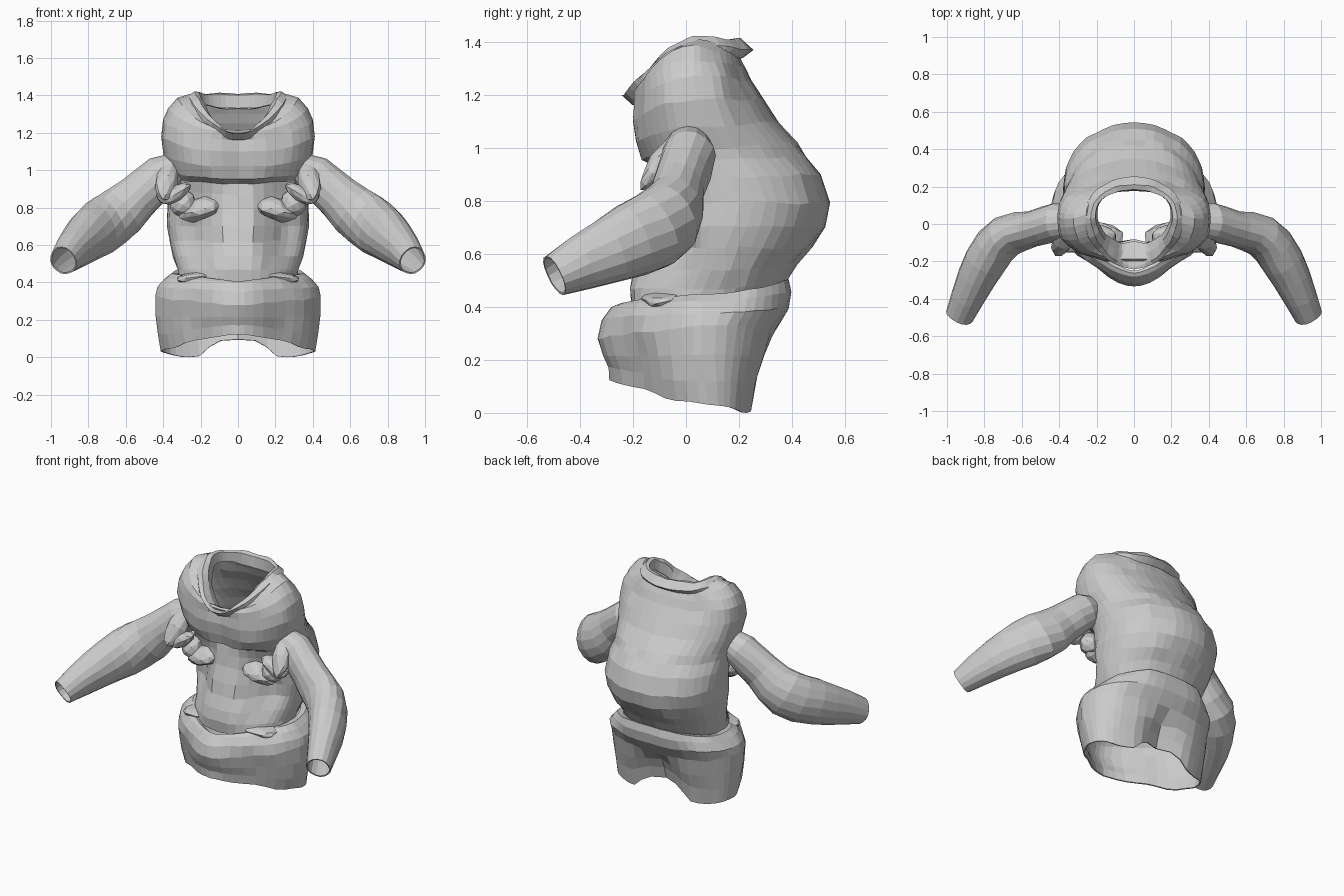
import bpy, bmesh, math
from mathutils import Vector, Matrix, noise

cube = bpy.data.objects.get("Cube")
if cube:
    bpy.data.objects.remove(cube)

cloth = bpy.data.materials.new("grey_cloth")
cloth.use_nodes = True
cloth.diffuse_color = (0.6, 0.6, 0.6, 1)
cloth.node_tree.nodes["Principled BSDF"].inputs["Base Color"].default_value = (0.6, 0.6, 0.6, 1)
SEG = 44


def finish(name, bm, thick=0.0):
    """Turn a bmesh into a flat shaded object, optionally with cloth thickness."""
    bmesh.ops.recalc_face_normals(bm, faces=bm.faces)
    mesh = bpy.data.meshes.new(name)
    bm.to_mesh(mesh)
    bm.free()
    obj = bpy.data.objects.new(name, mesh)
    bpy.context.collection.objects.link(obj)
    mesh.materials.append(cloth)
    if thick:
        mod = obj.modifiers.new("thickness", "SOLIDIFY")
        mod.thickness = thick
        mod.offset = -1
    return obj


def loft(rings):
    """Skin a list of closed point rings, leaving both ends open."""
    bm = bmesh.new()
    loops = [[bm.verts.new(p) for p in ring] for ring in rings]
    for a, b in zip(loops, loops[1:]):
        for i in range(len(a)):
            j = (i + 1) % len(a)
            bm.faces.new((a[i], a[j], b[j], b[i]))
    return bm


def body_ring(row, front_exp, back_exp):
    """Front/side/back heights, half width, front y, widest y, back y."""
    zf, zs, zb, w, yf, ym, yb = row
    pts = []
    for i in range(SEG):
        t = math.tau * i / SEG
        c, s = math.cos(t), math.sin(t)
        e = 2 / (back_exp if s > 0 else front_exp)
        x = math.copysign(abs(c) ** e, c) * w
        depth = (yb - ym) if s > 0 else (ym - yf)
        y = ym + math.copysign(abs(s) ** e, s) * depth
        z = zs + ((zb if s > 0 else zf) - zs) * abs(s) ** 1.7
        pts.append(Vector((x, y, z)))
    return pts


def crumple(bm, amount, scale=9):
    """Symmetric cloth creases."""
    for v in bm.verts:
        n = noise.noise_vector(Vector((abs(v.co.x), v.co.y, v.co.z)) * scale) * amount
        v.co += Vector((math.copysign(n.x, v.co.x) if abs(v.co.x) > 0.01 else 0, n.y, n.z))


def bump(x, centre, width, power=2):
    return math.exp(-abs((x - centre) / width) ** power)


# Torso with rounded back, overhanging chest and hollow belly
torso_rows = [
    (.40, .42, .47, .31, -.18, .08, .34),
    (.47, .47, .50, .32, -.17, .10, .38),
    (.54, .54, .56, .345, -.14, .12, .42),
    (.62, .62, .62, .365, -.12, .15, .475),
    (.70, .70, .70, .375, -.11, .18, .525),
    (.79, .79, .79, .375, -.10, .20, .542),
    (.87, .89, .90, .37, -.10, .17, .505),
    (.93, .96, .97, .365, -.11, .12, .455),
    (.95, 1.0, 1.02, .37, -.17, .10, .42),
    (1.02, 1.08, 1.10, .395, -.195, .06, .35),
    (1.10, 1.18, 1.18, .41, -.20, .04, .288),
    (1.16, 1.27, 1.25, .40, -.20, .03, .245),
    (1.20, 1.33, 1.30, .37, -.20, .03, .22),
    (1.21, 1.385, 1.33, .32, -.19, .03, .205),
    (1.20, 1.405, 1.35, .255, -.17, .05, .20),
    (1.16, 1.37, 1.33, .205, -.12, .05, .19),
]
bm = loft([body_ring(r, 2.5, 2.05) for r in torso_rows])
for v in bm.verts:
    x, y, z = abs(v.co.x), v.co.y, v.co.z
    if y < 0.12 and z < 0.92:
        # hollows either side of a belly panel that widens downwards
        edge = .10 + .2 * max(0, .78 - z)
        v.co.y += 0.08 * bump(x, edge + .13, .09) * bump(z, .64, .15)
        v.co.y -= 0.055 * bump(x, 0, edge, 6) * bump(z, .58, .2)
    if y < 0 and 0.9 < z < 1.2:
        # groove down the middle of the chest
        v.co.y += 0.025 * bump(x, 0, .05)
crumple(bm, 0.012)
finish("torso", bm, 0.008)

# Folded collar
collar_rows = [
    (1.15, 1.36, 1.33, .195, -.12, .05, .185),
    (1.19, 1.415, 1.40, .205, -.17, .04, .185),
    (1.20, 1.42, 1.405, .23, -.225, .03, .21),
    (1.20, 1.395, 1.37, .265, -.24, .03, .25),
    (1.16, 1.36, 1.34, .28, -.20, .03, .215),
]
bm = loft([body_ring(r, 1.8, 2.1) for r in collar_rows])
crumple(bm, 0.012, 12)
finish("collar", bm, 0.006)

# Hip skirt: pointed front, slanted hem with a notch at the back
hip_rows = [
    (.12, .03, -.01, .41, -.285, .08, .25),
    (.17, .12, .10, .425, -.295, .07, .275),
    (.21, .22, .20, .435, -.315, .06, .30),
    (.28, .33, .31, .44, -.335, .05, .335),
    (.35, .38, .39, .43, -.315, .06, .385),
    (.40, .42, .46, .39, -.28, .06, .40),
    (.41, .45, .51, .355, -.262, .08, .39),
    (.40, .45, .50, .32, -.25, .08, .35),
]
bm = loft([body_ring(r, 1.5, 2.5) for r in hip_rows])
for v in bm.verts:
    x, y, z = abs(v.co.x), v.co.y, v.co.z
    if y > 0.1 and z < 0.3:
        v.co.z += 0.1 * bump(x, 0, .17, 4) * (1 - z / 0.3)
        v.co.y -= 0.05 * bump(x, 0, .07)
    if y < -0.1 and z < 0.3:
        v.co.y += 0.02 * bump(x, .22, .07)
crumple(bm, 0.012)
for v in bm.verts:
    v.co.z = max(v.co.z, 0)
finish("hip_skirt", bm, 0.008)

# Sleeves: centre, sideways radius and upright radius along the arm
arm_path = [
    ((.33, .01, 1.01), .085, .085),
    ((.41, .01, .97), .10, .11),
    ((.47, -.005, .915), .10, .118),
    ((.54, -.025, .85), .097, .122),
    ((.61, -.04, .785), .105, .14),
    ((.68, -.065, .735), .113, .152),
    ((.74, -.12, .69), .117, .152),
    ((.795, -.20, .653), .114, .142),
    ((.84, -.285, .613), .105, .126),
    ((.89, -.395, .566), .089, .104),
    ((.932, -.497, .517), .075, .08),
]
for side, label in ((1, "left"), (-1, "right")):
    centres = [Vector((p[0] * side, p[1], p[2])) for p, _, _ in arm_path]
    rings = []
    for i, c in enumerate(centres):
        axis = (centres[min(i + 1, len(centres) - 1)] - centres[max(i - 1, 0)]).normalized()
        across = axis.cross(Vector((0, 0, 1))).normalized()
        up = across.cross(axis)
        across *= arm_path[i][1]
        up *= arm_path[i][2]
        rings.append([c + across * math.cos(math.tau * k / 16) + up * math.sin(math.tau * k / 16)
                      for k in range(16)])
    bm = loft(rings)
    crumple(bm, 0.007)
    finish(label + "_sleeve", bm, 0.008)

# Cloth bunched under the chest and at the armpits: centre, size, tilt
folds = {
    "armpit_flap": ((.375, -.09, .95), (.06, .045, .14), (-.6, -.2)),
    "armpit_pleat": ((.34, -.10, .88), (.10, .06, .05), (.2, .4)),
    "belly_fold": ((.20, -.07, .79), (.12, .07, .055), (.4, .35)),
    "rib_fold": ((.29, -.05, .82), (.07, .07, .07), (0, -.4)),
    "waist_fold": ((.19, -.08, .43), (.14, .09, .035), (0, .1)),
}
for side, label in ((1, "left"), (-1, "right")):
    for name, (centre, size, (rx, ry)) in folds.items():
        bm = bmesh.new()
        bmesh.ops.create_icosphere(bm, subdivisions=2, radius=1)
        place = (Matrix.Translation(Vector(centre)) @ Matrix.Rotation(ry, 4, "Y")
                 @ Matrix.Rotation(rx, 4, "X") @ Matrix.Diagonal((*size, 1)))
        bmesh.ops.transform(bm, matrix=place, verts=bm.verts)
        crumple(bm, 0.018, 12)
        bmesh.ops.scale(bm, vec=(side, 1, 1), verts=bm.verts)
        finish(label + "_" + name, bm)
